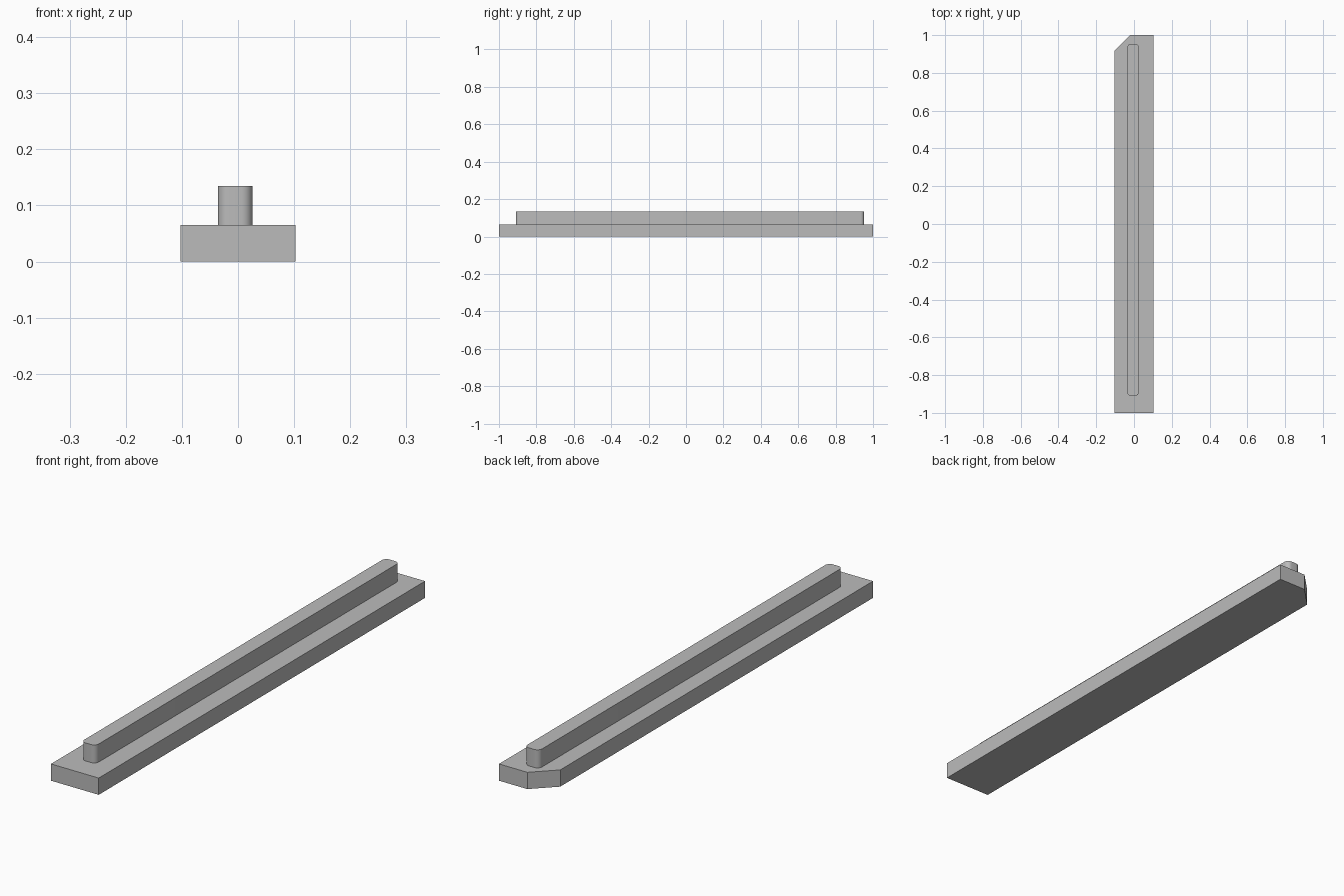
import bpy
import bmesh
from math import radians, sin, cos

cube = bpy.data.objects.get("Cube")
if cube:
    bpy.data.objects.remove(cube, do_unlink=True)

grey = bpy.data.materials.new("mid_grey")
grey.use_nodes = True
colour = (0.5, 0.5, 0.5, 1)
grey.diffuse_color = colour
grey.node_tree.nodes["Principled BSDF"].inputs["Base Color"].default_value = colour


def extrude_outline(name, outline, bottom, top):
    """Solid prism from a counter-clockwise plan outline."""
    bm = bmesh.new()
    face = bm.faces.new([bm.verts.new((x, y, bottom)) for x, y in outline])
    result = bmesh.ops.extrude_face_region(bm, geom=[face])
    for v in result["geom"]:
        if isinstance(v, bmesh.types.BMVert):
            v.co.z = top
    bmesh.ops.recalc_face_normals(bm, faces=bm.faces)
    mesh = bpy.data.meshes.new(name)
    bm.to_mesh(mesh)
    bm.free()
    mesh.materials.append(grey)
    obj = bpy.data.objects.new(name, mesh)
    bpy.context.collection.objects.link(obj)
    return obj


def rounded_rectangle(x0, x1, y0, y1, radius, steps=8):
    corners = [(x1 - radius, y1 - radius, 0), (x0 + radius, y1 - radius, 90),
               (x0 + radius, y0 + radius, 180), (x1 - radius, y0 + radius, 270)]
    points = []
    for cx, cy, start in corners:
        for i in range(steps + 1):
            a = radians(start + 90 * i / steps)
            points.append((cx + radius * cos(a), cy + radius * sin(a)))
    return points


# Flat base bar with one clipped corner at the back
half, clip = 0.1025, 0.083
base_height, rib_top = 0.065, 0.135
extrude_outline("base_bar", [(-half, -1), (half, -1), (half, 1),
                             (-half + clip, 1), (-half, 1 - clip)], 0, base_height)

# Raised rib with rounded corners, set slightly off centre
rib = extrude_outline("raised_rib",
                      rounded_rectangle(-0.036, 0.026, -0.91, 0.953, 0.02),
                      base_height, rib_top)
bpy.ops.object.select_all(action="DESELECT")
rib.select_set(True)
bpy.context.view_layer.objects.active = rib
bpy.ops.object.shade_smooth_by_angle(angle=radians(30))
